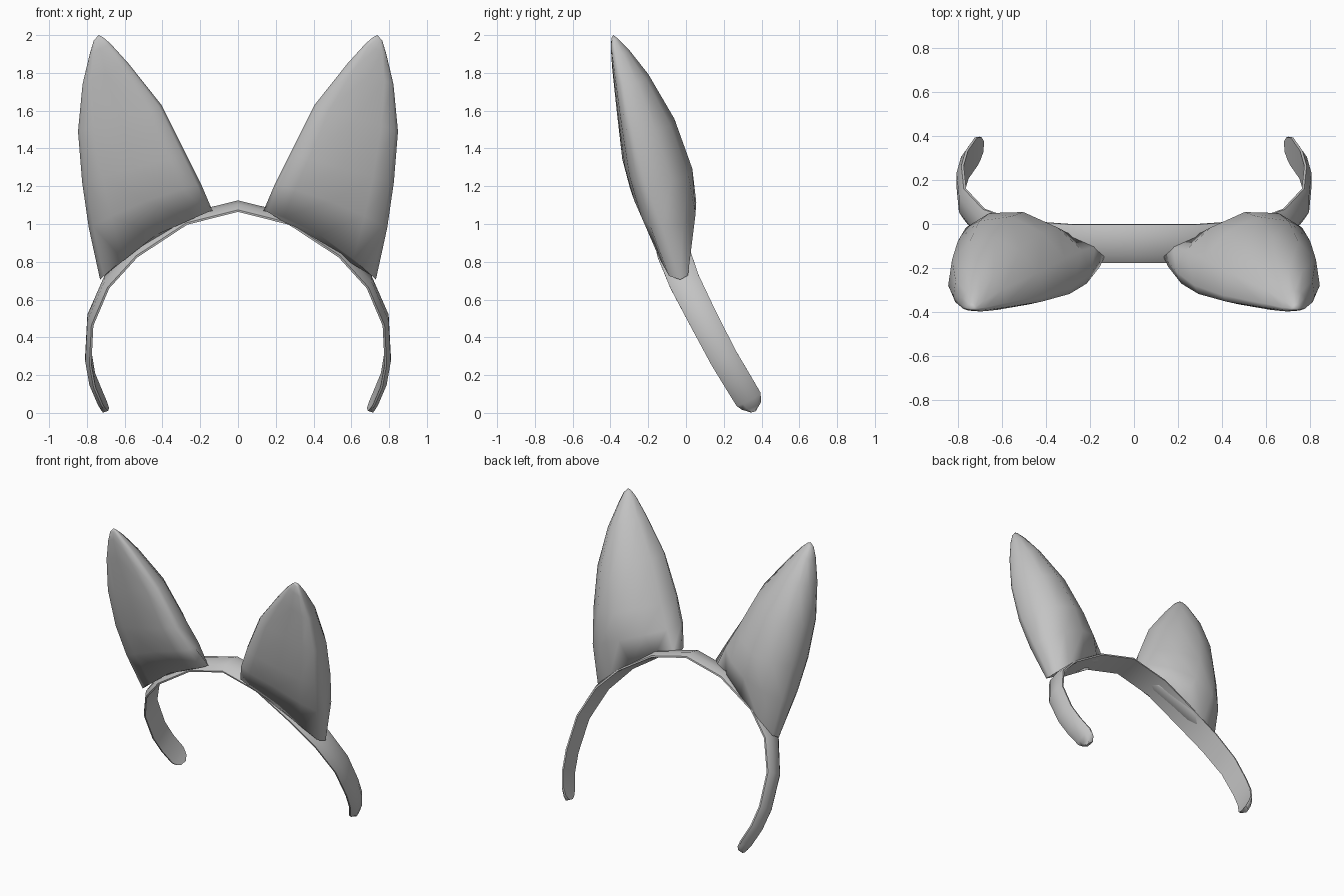
import bpy, bmesh, math
from mathutils import Vector

cube = bpy.data.objects.get("Cube")
if cube:
    bpy.data.objects.remove(cube, do_unlink=True)

grey = bpy.data.materials.new("plain grey")
grey.use_nodes = True
colour = (0.55, 0.55, 0.55, 1)
grey.diffuse_color = colour
grey.node_tree.nodes["Principled BSDF"].inputs["Base Color"].default_value = colour


def loft(name, rings, tip=None, angle=40):
    """Skin a list of equal rings, closing the ends (or running to a tip)."""
    bm = bmesh.new()
    rows = [[bm.verts.new(p) for p in ring] for ring in rings]
    n = len(rows[0])
    for a, b in zip(rows, rows[1:]):
        for i in range(n):
            j = (i + 1) % n
            bm.faces.new((a[i], a[j], b[j], b[i]))
    bm.faces.new(rows[0])
    if tip:
        t = bm.verts.new(tip)
        for i in range(n):
            bm.faces.new((rows[-1][i], rows[-1][(i + 1) % n], t))
    else:
        bm.faces.new(rows[-1])
    bmesh.ops.recalc_face_normals(bm, faces=bm.faces[:])
    mesh = bpy.data.meshes.new(name)
    bm.to_mesh(mesh)
    bm.free()
    mesh.materials.append(grey)
    ob = bpy.data.objects.new(name, mesh)
    bpy.context.collection.objects.link(ob)
    bpy.ops.object.select_all(action='DESELECT')
    ob.select_set(True)
    bpy.context.view_layer.objects.active = ob
    bpy.ops.object.shade_smooth_by_angle(angle=math.radians(angle))
    return ob


# Headband: half path as (x, y, z, width, upward tilt of the width direction)
half = [(0.70, 0.354, 0.012, 0.05, 0.5), (0.712, 0.348, 0.035, 0.11, 0.5),
        (0.73, 0.332, 0.07, 0.145, 0.5), (0.772, 0.272, 0.17, 0.148, 0.5),
        (0.793, 0.20, 0.29, 0.15, 0.5), (0.782, 0.09, 0.50, 0.155, 0.48),
        (0.695, -0.01, 0.70, 0.165, 0.4), (0.545, -0.07, 0.86, 0.175, 0.3),
        (0.28, -0.092, 1.03, 0.18, 0.23), (0, -0.092, 1.10, 0.18, 0.22)]
path = half + [(-x, y, z, w, t) for x, y, z, w, t in reversed(half[:-1])]
# Flat inside, domed outside: (across the width, outward)
band_section = [(-0.5, -0.017), (-0.5, -0.006), (-0.25, 0.016),
                (0.25, 0.016), (0.5, -0.006), (0.5, -0.017)]
rings = []
for k, (x, y, z, w, tilt) in enumerate(path):
    before = Vector(path[max(k - 1, 0)][:3])
    after = Vector(path[min(k + 1, len(path) - 1)][:3])
    tangent = (after - before).normalized()
    across = Vector((0, 1, tilt))
    across = (across - tangent * across.dot(tangent)).normalized()
    out = across.cross(tangent).normalized()
    if out.dot(Vector((x, 0, z - 0.45))) < 0:
        out = -out
    rings.append([Vector((x, y, z)) + across * (u * w) + out * v
                  for u, v in band_section])
loft("headband", rings, angle=45)

# Ears: (inner edge, outer edge, front bulge, back bulge, arch) from base to tip
ear_rings = [((0.135, -0.15, 1.07), (0.73, -0.03, 0.705), 0.09, 0.09, 0.055),
             ((0.195, -0.22, 1.21), (0.79, -0.125, 0.98), 0.1, 0.225, 0.025),
             ((0.275, -0.28, 1.37), (0.825, -0.215, 1.22), 0.075, 0.28, 0),
             ((0.405, -0.325, 1.63), (0.847, -0.28, 1.49), 0.055, 0.24, 0),
             ((0.58, -0.36, 1.85), (0.823, -0.33, 1.74), 0.04, 0.145, 0),
             ((0.675, -0.38, 1.955), (0.785, -0.37, 1.90), 0.022, 0.07, 0),
             ((0.716, -0.385, 1.99), (0.764, -0.382, 1.97), 0.01, 0.025, 0)]
# Broad front face and a domed back: (along the chord, bulge)
ear_section = [(0, 0), (0.035, -0.55), (0.18, -0.92), (0.5, -1), (0.8, -0.94),
               (0.965, -0.62), (1, 0), (0.96, 0.5), (0.78, 0.87),
               (0.52, 1), (0.26, 0.8), (0.07, 0.42)]
for side, name in ((1, "left_ear"), (-1, "right_ear")):
    rings = []
    for inner, outer, front, back, arch in ear_rings:
        ring = []
        for u, v in ear_section:
            p = Vector(inner).lerp(Vector(outer), u)
            p.y += v * (back if v > 0 else front)
            p.z += arch * 4 * u * (1 - u)
            p.x *= side
            ring.append(p)
        rings.append(ring)
    loft(name, rings, tip=(0.738 * side, -0.385, 2.0), angle=75)
